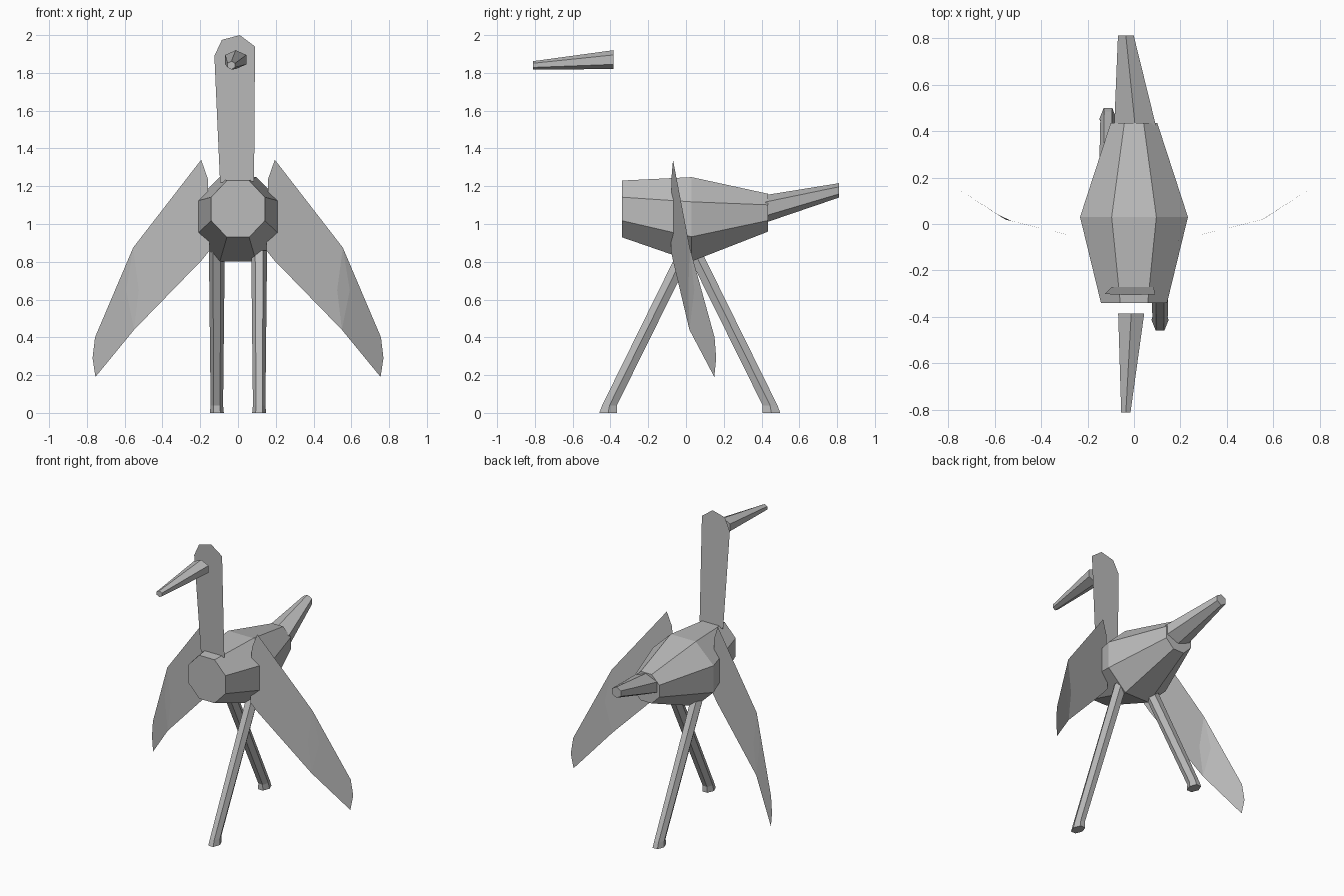
import bpy
import bmesh
from math import cos, sin, pi

cube = bpy.data.objects.get("Cube")
if cube:
    bpy.data.objects.remove(cube, do_unlink=True)

grey = bpy.data.materials.new("plain grey")
grey.use_nodes = True
GREY = (0.5, 0.5, 0.5, 1)
grey.diffuse_color = GREY
grey.node_tree.nodes["Principled BSDF"].inputs["Base Color"].default_value = GREY


def finish(name, bm, solid=True):
    if solid:
        bmesh.ops.recalc_face_normals(bm, faces=bm.faces)
    mesh = bpy.data.meshes.new(name)
    bm.to_mesh(mesh)
    bm.free()
    mesh.materials.append(grey)
    obj = bpy.data.objects.new(name, mesh)
    bpy.context.collection.objects.link(obj)
    return obj


def loft(name, rings, sides, turn, axis):
    """Capped tube through rings of (centre, half width, half depth)."""
    bm = bmesh.new()
    loops = []
    for (x, y, z), a, b in rings:
        loop = []
        for i in range(sides):
            t = 2 * pi * i / sides + turn
            u, v = a * cos(t), b * sin(t)
            loop.append(bm.verts.new((x + u, y, z + v) if axis == "y" else (x + u, y + v, z)))
        loops.append(loop)
    for low, high in zip(loops, loops[1:]):
        for i in range(sides):
            j = (i + 1) % sides
            bm.faces.new((low[i], low[j], high[j], high[i]))
    bm.faces.new(loops[0])
    bm.faces.new(loops[-1])
    return finish(name, bm)


# Body: eight-sided barrel, widest in the middle
k = 1 / cos(pi / 8)
loft("body", [((0, -0.34, 1.08), 0.142 * k, 0.15 * k),
              ((0, 0.03, 1.025), 0.232 * k, 0.223 * k),
              ((0, 0.435, 1.06), 0.1 * k, 0.1 * k)], 8, pi / 8, "y")

# Tail and beak: tapering six-sided rods with a ridge on top
k = 1 / cos(pi / 6)
loft("tail", [((0.005, 0.42, 1.08), 0.09 * k, 0.073),
              ((-0.035, 0.81, 1.178), 0.034 * k, 0.038)], 6, pi / 6, "y")
loft("beak", [((-0.012, -0.385, 1.87), 0.056 * k, 0.05),
              ((-0.035, -0.81, 1.84), 0.02 * k, 0.022)], 6, pi / 6, "y")

# Legs: one strides forward, the other back
for name, side in (("left_leg", 1), ("right_leg", -1)):
    x = 0.112 * side

    def at(y, z):
        return (x, 0.02 - side * y, z)

    loft(name, [(at(0.432, 0), 0.037, 0.047 * k),
                (at(0.425, 0.04), 0.033, 0.039 * k),
                (at(0.02, 0.86), 0.042, 0.04 * k)], 6, 0, "z")

# Neck: thin upright sheet leaning forward, with a rounded head
bm = bmesh.new()
outline = [(-0.095, 1.22), (0.085, 1.225), (0.09, 1.94), (0.01, 2.0), (-0.085, 1.975), (-0.125, 1.89)]
bm.faces.new([bm.verts.new((x, -0.27 - 0.045 * (z - 1.22), z)) for x, z in outline])
finish("neck", bm, False)


# Wings: thin sheets folded back along a lens-shaped crease
def sweep(x):
    return -0.07 + 0.245 * (x - 0.19) if x < 0.555 else 0.02 + 0.65 * (x - 0.555)


top, bottom = (0.555, 0.875), (0.55, 0.44)
crease_in, crease_out = (0.525, 0.65), (0.592, 0.65)
inner = [(0.195, 1.34), (0.16, 1.24), (0.15, 0.86), (0.19, 0.81)]
tip = [(0.755, 0.19), (0.77, 0.29), (0.757, 0.4)]
panels = [inner + [bottom, crease_in, top],
          [bottom, crease_out, top, crease_in],
          [bottom] + tip + [top, crease_out]]
for name, side in (("left_wing", 1), ("right_wing", -1)):
    bm = bmesh.new()
    verts = {}
    for panel in panels:
        for p in panel:
            if p not in verts:
                verts[p] = bm.verts.new((side * p[0], sweep(p[0]), p[1]))
        bm.faces.new([verts[p] for p in panel][::side])
    finish(name, bm, False)
